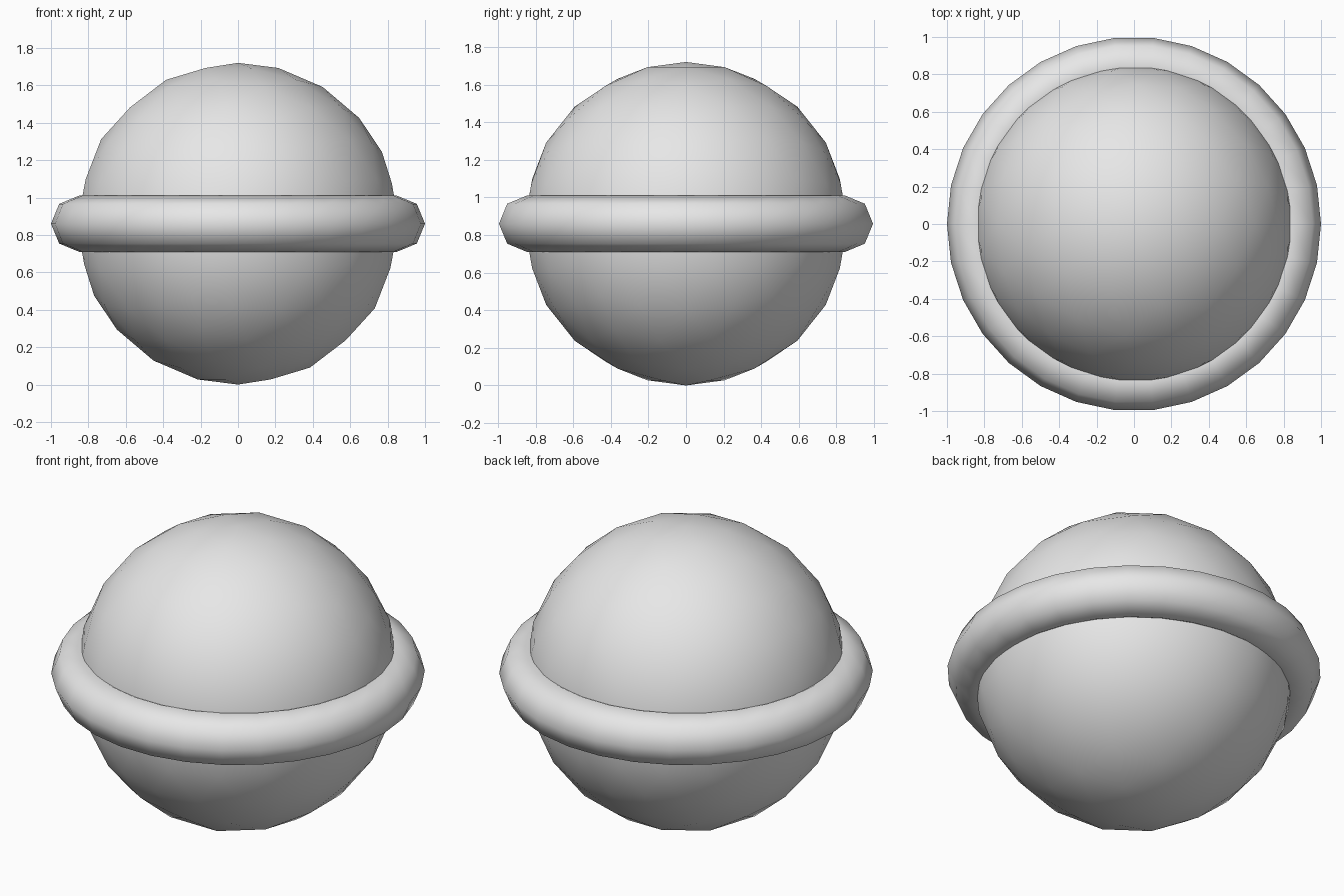
import bpy

if "Cube" in bpy.data.objects:
    bpy.data.objects.remove(bpy.data.objects["Cube"])

CENTRE = (0, 0, 0.86)

# One neutral grey for the whole model
grey = bpy.data.materials.new("light_grey")
grey.diffuse_color = (0.8, 0.8, 0.8, 1)
grey.use_nodes = True
grey.node_tree.nodes["Principled BSDF"].inputs["Base Color"].default_value = grey.diffuse_color


def finish(name):
    obj = bpy.context.object
    obj.name = name
    obj.data.materials.append(grey)
    obj.data.polygons.foreach_set("use_smooth", [True] * len(obj.data.polygons))
    obj.data.update()
    return obj


# Ball: smooth-shaded icosphere with poles on the z axis
bpy.ops.mesh.primitive_ico_sphere_add(subdivisions=3, radius=0.86, location=CENTRE)
finish("ball")

# Ring: octagonal tube around the equator in 30 steps
bpy.ops.mesh.primitive_torus_add(major_radius=0.85, minor_radius=0.15,
                                 major_segments=30, minor_segments=8,
                                 location=CENTRE)
finish("equator_ring")
